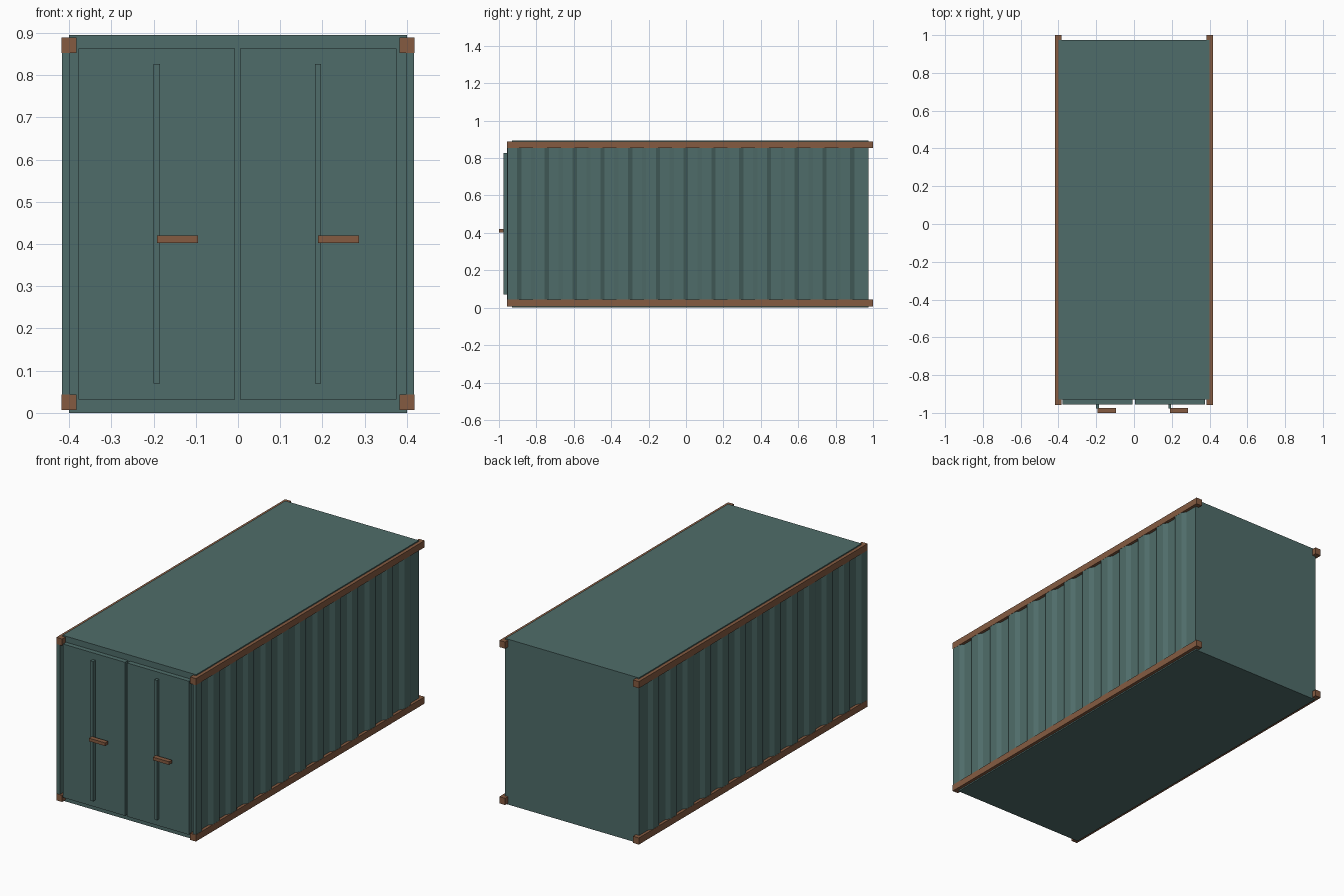
import bpy
import bmesh

default = bpy.data.objects.get("Cube")
if default:
    bpy.data.objects.remove(default, do_unlink=True)


def make_material(name, rgb):
    mat = bpy.data.materials.new(name)
    mat.use_nodes = True
    color = (*rgb, 1.0)
    mat.diffuse_color = color
    mat.node_tree.nodes["Principled BSDF"].inputs["Base Color"].default_value = color
    return mat


teal = make_material("weathered teal paint", (0.078, 0.152, 0.143))
rust = make_material("rust brown metal", (0.235, 0.105, 0.053))


def add_object(name, bm, mat):
    bmesh.ops.recalc_face_normals(bm, faces=bm.faces)
    mesh = bpy.data.meshes.new(name)
    bm.to_mesh(mesh)
    bm.free()
    mesh.materials.append(mat)
    obj = bpy.data.objects.new(name, mesh)
    bpy.context.collection.objects.link(obj)
    return obj


def box(name, xs, ys, zs, mat):
    """Box given by its (min, max) extent on each axis."""
    bm = bmesh.new()
    bmesh.ops.create_cube(bm, size=1)
    for v in bm.verts:
        for axis, (low, high) in enumerate((xs, ys, zs)):
            v.co[axis] = high if v.co[axis] > 0 else low
    return add_object(name, bm, mat)


def corrugated_wall(name, side):
    """Trapezoid corrugation profile extruded upwards."""
    front, back, periods = -0.955, 0.975, 13
    inner, outer = 0.4025, 0.417
    step = (back - front) / (2 * periods)
    flat = step * 0.69
    profile = [(0.398, front)]
    for i in range(2 * periods):
        x = inner if i % 2 else outer
        y = front + i * step
        end = back if i == 2 * periods - 1 else y + flat
        profile += [(x, y), (x, end)]
    profile.append((0.398, back))

    bm = bmesh.new()
    face = bm.faces.new([bm.verts.new((side * x, y, 0.03)) for x, y in profile])
    top = bmesh.ops.extrude_face_region(bm, geom=[face])["geom"]
    verts = [g for g in top if isinstance(g, bmesh.types.BMVert)]
    bmesh.ops.translate(bm, verts=verts, vec=(0, 0, 0.835))
    return add_object(name, bm, teal)


# Main body
box("container_body", (-0.4, 0.4), (-0.93, 0.975), (0, 0.895), teal)

# Corrugated walls and the long rails along their edges
for label, side in (("left", 1), ("right", -1)):
    corrugated_wall(label + "_corrugated_wall", side)
    xs = sorted((side * 0.383, side * 0.418))
    for level, zs in (("bottom", (0.007, 0.043)), ("top", (0.853, 0.889))):
        box(f"{label}_{level}_rail", xs, (-0.957, 1.0), zs, rust)

# Doors, each with a lock rod and a handle
for label, x in (("right", -0.378), ("left", 0.005)):
    box(label + "_door", (x, x + 0.371), (-0.956, -0.928), (0.032, 0.863), teal)
for label, x in (("right", -0.2), ("left", 0.182)):
    box(label + "_lock_rod", (x, x + 0.015), (-0.976, -0.955), (0.07, 0.827), teal)
    box(label + "_handle", (x + 0.008, x + 0.105), (-1.0, -0.975), (0.403, 0.42), rust)
